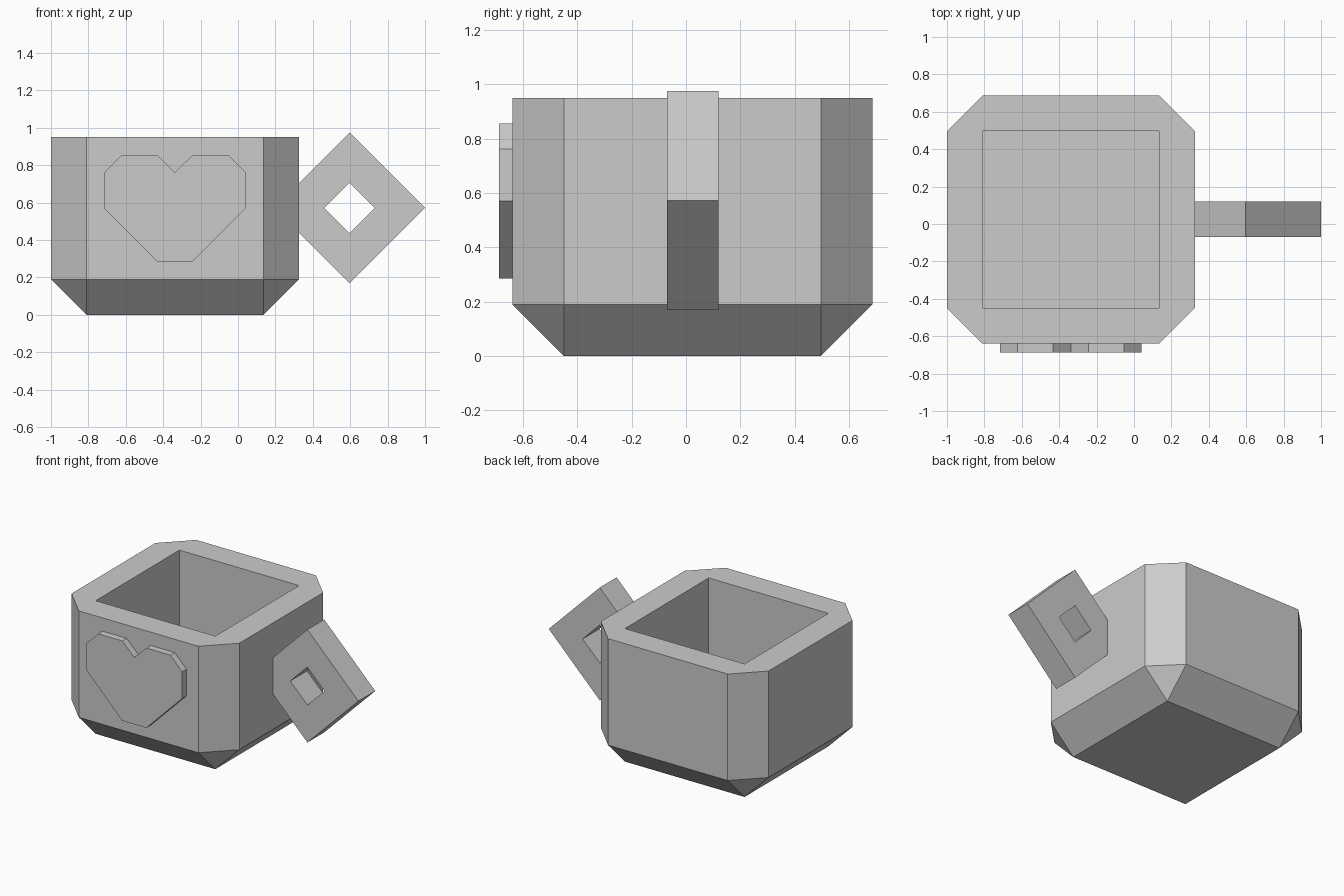
import bpy, bmesh
from math import cos, sin, pi

cube = bpy.data.objects.get("Cube")
if cube:
    bpy.data.objects.remove(cube, do_unlink=True)

grey = bpy.data.materials.new("plain_grey")
grey.use_nodes = True
grey.diffuse_color = (0.6, 0.6, 0.6, 1)
grey.node_tree.nodes["Principled BSDF"].inputs["Base Color"].default_value = (0.6, 0.6, 0.6, 1)


def loft(name, rings, closed=False):
    """Bridge rings of equal length; cap the ends unless the rings form a loop."""
    bm = bmesh.new()
    loops = [[bm.verts.new(p) for p in ring] for ring in rings]
    pairs = list(zip(loops, loops[1:]))
    if closed:
        pairs.append((loops[-1], loops[0]))
    else:
        bm.faces.new(loops[0])
        bm.faces.new(loops[-1])
    n = len(loops[0])
    for a, b in pairs:
        for i in range(n):
            j = (i + 1) % n
            bm.faces.new((a[i], a[j], b[j], b[i]))
    bmesh.ops.remove_doubles(bm, verts=bm.verts, dist=0.0001)
    bmesh.ops.recalc_face_normals(bm, faces=bm.faces)
    mesh = bpy.data.meshes.new(name)
    bm.to_mesh(mesh)
    bm.free()
    mesh.materials.append(grey)
    obj = bpy.data.objects.new(name, mesh)
    bpy.context.collection.objects.link(obj)
    return obj


# Mug body: square core, grown outwards into an octagon with cut corners
HALF, WALL, HEIGHT = 0.4725, 0.19, 0.95
CX, CY = -0.3375, 0.0235


def body_ring(grow, z):
    points = []
    for k, (sx, sy) in enumerate([(-1, -1), (1, -1), (1, 1), (-1, 1)]):
        x, y = CX + sx * HALF, CY + sy * HALF
        pair = [(x + sx * grow, y, z), (x, y + sy * grow, z)]
        points += pair[::-1] if k % 2 else pair
    return points


loft("mug_body", [body_ring(0, 0), body_ring(WALL, WALL), body_ring(WALL, HEIGHT),
                  body_ring(0, HEIGHT), body_ring(0, WALL)])


# Diamond handle with a diamond hole
def diamond(radius, y):
    return [(0.597 + radius * cos(k * pi / 2), y, 0.572 + radius * sin(k * pi / 2))
            for k in range(4)]


loft("handle", [diamond(0.403, -0.07), diamond(0.403, 0.12),
                diamond(0.135, 0.12), diamond(0.135, -0.07)], closed=True)

# Raised heart on the front: half outline, mirrored
half = [(0.095, 0.285), (0.378, 0.57), (0.378, 0.762), (0.285, 0.855), (0.095, 0.855)]
outline = half + [(0, 0.762)] + [(-x, z) for x, z in reversed(half)]
loft("heart", [[(CX + x, y, z) for x, z in outline] for y in (-0.688, -0.63)])
